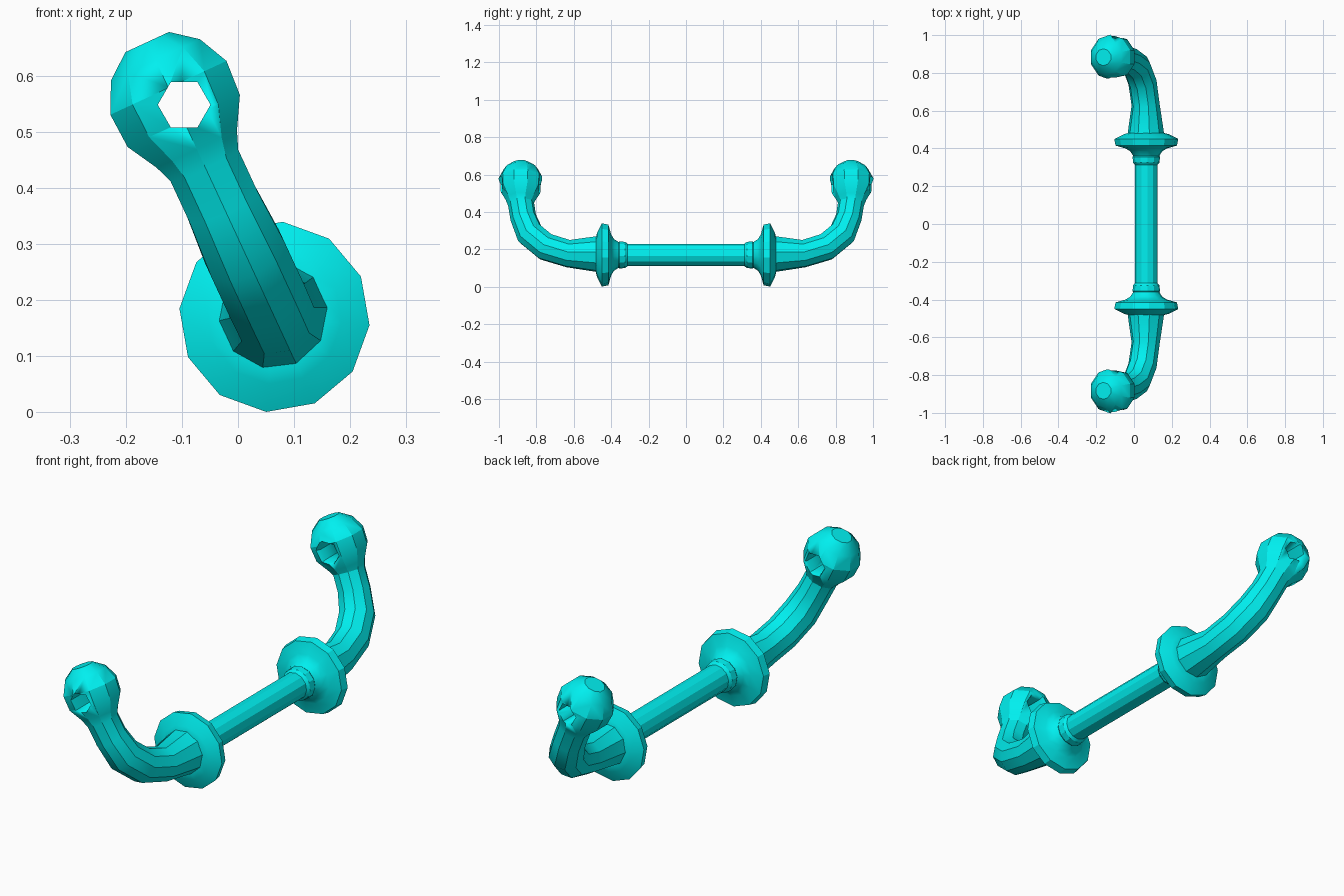
import bpy, bmesh, math
from mathutils import Vector

if "Cube" in bpy.data.objects:
    bpy.data.objects.remove(bpy.data.objects["Cube"])

mat = bpy.data.materials.new("cyan")
mat.diffuse_color = (0.0, 0.87, 0.87, 1)
mat.use_nodes = True
mat.node_tree.nodes["Principled BSDF"].inputs["Base Color"].default_value = mat.diffuse_color
AXIS = Vector((0.065, 0, 0.17))      # centre line of the bar
LEAN = Vector((-0.42, 0, 0.907))     # direction in which the arms rise
SIDE = Vector((0.907, 0, 0.42))
FWD = Vector((0, 1, 0))


def skin(name, rings):
    """Join equal rings of points into a capped tube."""
    bm = bmesh.new()
    loops = [[bm.verts.new(p) for p in ring] for ring in rings]
    n = len(loops[0])
    for a, b in zip(loops, loops[1:]):
        for i in range(n):
            j = (i + 1) % n
            bm.faces.new((a[i], a[j], b[j], b[i]))
    bm.faces.new(loops[0])
    bm.faces.new(loops[-1])
    bmesh.ops.recalc_face_normals(bm, faces=bm.faces)
    me = bpy.data.meshes.new(name)
    bm.to_mesh(me)
    bm.free()
    me.materials.append(mat)
    ob = bpy.data.objects.new(name, me)
    bpy.context.collection.objects.link(ob)
    bpy.context.view_layer.objects.active = ob
    bpy.ops.object.select_all(action='DESELECT')
    ob.select_set(True)
    bpy.ops.object.shade_smooth_by_angle(angle=math.radians(28))
    return ob


def circle(c, u, v, r, n, phase=0):
    return [c + u * r * math.cos(phase + math.tau * i / n)
            + v * r * math.sin(phase + math.tau * i / n) for i in range(n)]


def lathe(name, profile, s=1, n=12, centre=AXIS, phase=math.radians(-5)):
    """Turn (y, radius) points about a line along y."""
    return skin(name, [circle(centre + FWD * y * s, Vector((1, 0, 0)),
                              Vector((0, 0, 1)), r, n, phase) for y, r in profile])


# Straight bar
lathe("grip_bar", [(-0.36, 0.06), (0.36, 0.06)])

# Arm path and knob: distance along y, rise, radius
ARM = [(0.46, 0.005, 0.1), (0.63, 0.008, 0.075), (0.75, 0.048, 0.076),
       (0.835, 0.125, 0.076), (0.87, 0.22, 0.07), (0.882, 0.3, 0.07),
       (0.883, 0.33, 0.083), (0.883, 0.385, 0.116), (0.883, 0.45, 0.12),
       (0.883, 0.505, 0.092), (0.883, 0.54, 0.045)]

for s, tag in ((-1, "front"), (1, "rear")):
    # Collar and flange
    lathe(tag + "_collar", [(0.31, 0.058), (0.325, 0.07), (0.355, 0.073), (0.37, 0.064)], s)
    lathe(tag + "_flange", [(0.355, 0.066), (0.385, 0.085), (0.4, 0.11), (0.415, 0.163),
                            (0.45, 0.17), (0.475, 0.12), (0.482, 0.095)], s)
    # Curved arm ending in a round knob
    rings = []
    for i, (y, h, r) in enumerate(ARM):
        a, b = ARM[max(i - 1, 0)], ARM[min(i + 1, len(ARM) - 1)]
        t = Vector((b[0] - a[0], b[1] - a[1])).normalized()
        if i == 0:
            t = Vector((1, 0))
        up = LEAN * t.x - FWD * t.y * s
        rings.append(circle(AXIS + FWD * y * s + LEAN * h, SIDE, up, r, 10, math.pi / 10))
    arm = skin(tag + "_arm", rings)
    # Six-sided hole through the knob, flared on the inner side
    cutter = lathe(tag + "_hole_cutter", [(0.72, 0.085), (0.795, 0.047), (1.1, 0.047)], s, 6,
                   Vector((-0.096, 0, 0.548)), 0)
    cutter.hide_render = True
    cutter.hide_set(True)
    mod = arm.modifiers.new("hole", 'BOOLEAN')
    mod.operation = 'DIFFERENCE'
    mod.solver = 'EXACT'
    mod.object = cutter
